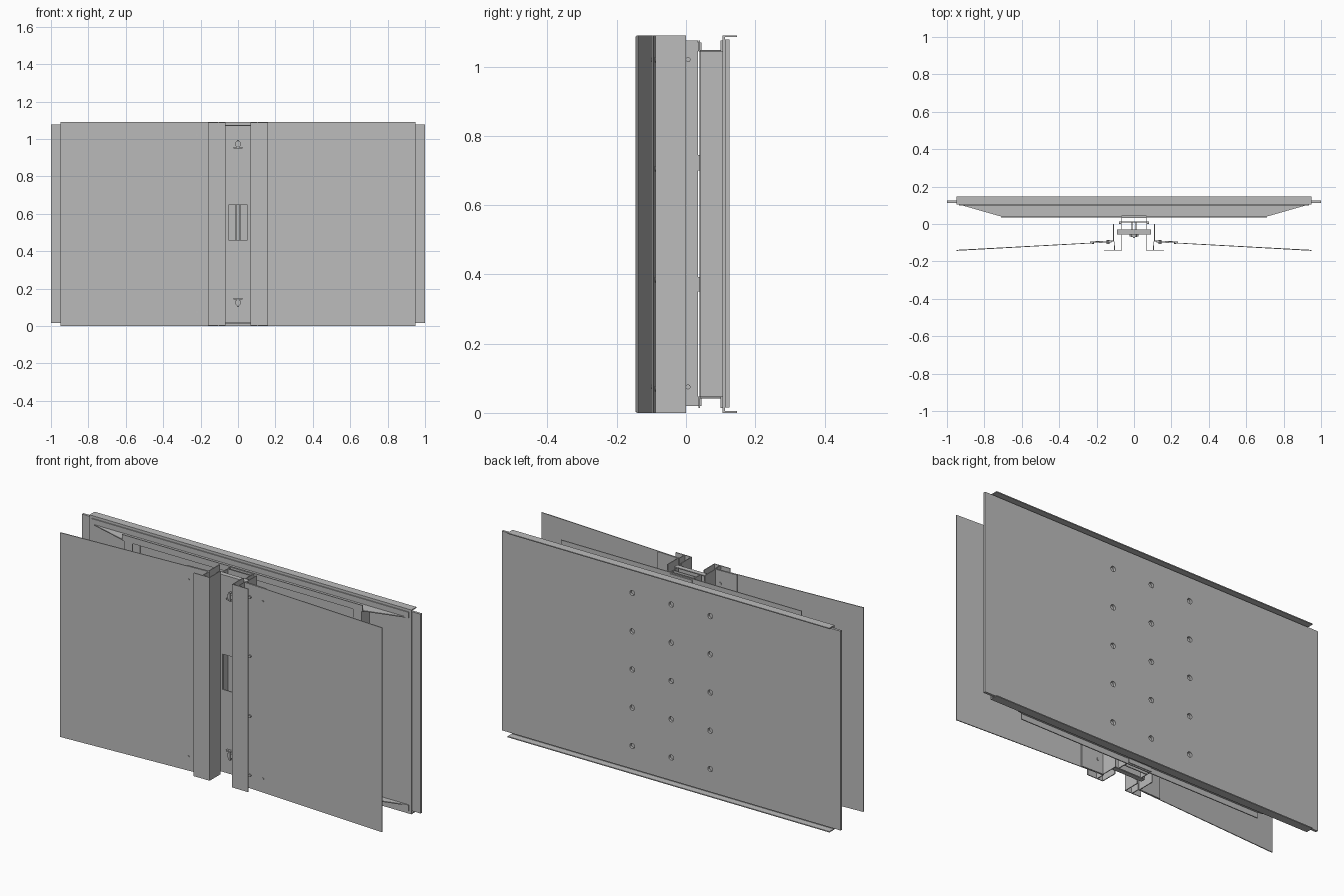
import bpy, bmesh, math
from mathutils import Matrix

H = 1.09          # overall height
T = 0.005         # sheet thickness

old = bpy.data.objects.get("Cube")
if old:
    bpy.data.objects.remove(old, do_unlink=True)

steel = bpy.data.materials.new("plain_grey")
steel.use_nodes = True
grey = (0.5, 0.5, 0.5, 1)
steel.diffuse_color = grey
steel.node_tree.nodes["Principled BSDF"].inputs["Base Color"].default_value = grey


def finish(name, bm):
    bmesh.ops.recalc_face_normals(bm, faces=bm.faces)
    mesh = bpy.data.meshes.new(name)
    bm.to_mesh(mesh)
    bm.free()
    mesh.materials.append(steel)
    ob = bpy.data.objects.new(name, mesh)
    bpy.context.collection.objects.link(ob)
    return ob


def prism(name, pts, z0, z1):
    """Upright prism from a closed plan outline."""
    bm = bmesh.new()
    face = bm.faces.new([bm.verts.new((x, y, z0)) for x, y in pts])
    top = bmesh.ops.extrude_face_region(bm, geom=[face])["geom"]
    bmesh.ops.translate(bm, vec=(0, 0, z1 - z0),
                        verts=[v for v in top if isinstance(v, bmesh.types.BMVert)])
    return finish(name, bm)


def box(name, x0, x1, y0, y1, z0, z1):
    return prism(name, [(x0, y0), (x1, y0), (x1, y1), (x0, y1)], z0, z1)


def folded(name, path, z0, z1, side=1):
    """Bent upright sheet following a plan path."""
    bm = bmesh.new()
    low = [bm.verts.new((side * x, y, z0)) for x, y in path]
    high = [bm.verts.new((side * x, y, z1)) for x, y in path]
    for i in range(len(path) - 1):
        bm.faces.new((low[i], low[i + 1], high[i + 1], high[i]))
    ob = finish(name, bm)
    mod = ob.modifiers.new("thickness", "SOLIDIFY")
    mod.thickness = T
    mod.offset = 0
    return ob


def rod(name, centre, radius, length, axis="Y", sides=16):
    bm = bmesh.new()
    bmesh.ops.create_cone(bm, cap_ends=True, segments=sides, radius1=radius,
                          radius2=radius, depth=length)
    turn = Matrix.Rotation(math.pi / 2, 4, "X" if axis == "Y" else "Y")
    bm.transform(Matrix.Translation(centre) @ turn)
    return finish(name, bm)


def cut(ob, cutters):
    bpy.context.view_layer.objects.active = ob
    for c in cutters:
        mod = ob.modifiers.new("cut", "BOOLEAN")
        mod.operation = "DIFFERENCE"
        mod.solver = "EXACT"
        mod.object = c
        bpy.ops.object.modifier_apply(modifier=mod.name)
        bpy.data.objects.remove(c, do_unlink=True)


# Rear panel with a grid of mounting holes
panel = box("rear_panel", -1, 1, 0.112, 0.125, 0.015, 1.078)
cut(panel, [rod("hole_cutter", (0.23 * i, 0.12, H / 2 + 0.204 * k), 0.014, 0.06)
            for i in (-1, 0, 1) for k in range(-2, 3)])
box("panel_backing", -0.95, 0.95, 0.105, 0.112, 0, H)

# Top and bottom edges: rear flange, tapered web and two lips
for label, flip in (("bottom", False), ("top", True)):
    def zz(a, b):
        return (H - b, H - a) if flip else (a, b)
    box(label + "_rear_flange", -0.95, 0.95, 0.105, 0.148, *zz(0, T))
    prism(label + "_channel_web",
          [(-0.935, 0.104), (-0.71, 0.04), (0.71, 0.04), (0.935, 0.104)], *zz(0.042, 0.047))
    box(label + "_channel_front_lip", -0.71, 0.71, 0.036, 0.041, *zz(0.014, 0.047))
    box(label + "_channel_rear_lip", -0.935, 0.935, 0.1, 0.105, *zz(0.014, 0.047))

# Parts mirrored left and right
for label, s in (("left", 1), ("right", -1)):
    folded(label + "_front_panel", [(0.105, -0.14), (0.105, -0.095), (0.95, -0.141)], 0, H, s)
    folded(label + "_hinge_bracket", [(0.11, 0), (0.11, -0.09), (0.235, -0.096)], 0, H, s)
    folded(label + "_front_trim", [(0.16, -0.143), (0.068, -0.143), (0.068, -0.055)], 0.003, H - 0.003, s)
    folded(label + "_frame_upright", [(0.65, 0.042), (0.7, 0.042), (0.7, 0.103), (0.65, 0.103)],
           0.045, H - 0.045, s)
    for z in (0.07, 0.385, 0.705, 1.02):
        rod(label + "_panel_bolt", (s * 0.14, -0.096, z), 0.008, 0.02)
    for z in (0.075, 1.02):
        rod(label + "_panel_rivet", (s * 0.22, -0.1, z), 0.005, 0.012)
        rod(label + "_hinge_bolt", (s * 0.074, 0.006, z), 0.007, 0.012, "X")

# Central post: front plate with window, and channel behind it
post = box("post_front_plate", -0.09, 0.09, -0.055, -0.05, 0.02, 1.072)
cut(post, [box("window_cutter", -0.052, 0.052, -0.08, -0.02, 0.46, 0.648)])
for s in (1, -1):
    folded("post_side", [(0.088, -0.052), (0.088, -0.03)], 0.02, 1.072, s)
    box("window_bar", s * 0.011 - 0.002, s * 0.011 + 0.002, -0.03, 0.01, 0.42, 0.69)
for z in (0.02, 1.067):
    box("post_cap", -0.088, 0.088, -0.052, -0.03, z, z + T)
folded("rear_channel", [(-0.068, -0.03), (-0.068, 0.033), (0.068, 0.033), (0.068, -0.03)], 0.02, 1.075)
box("rear_channel_web", -0.068, 0.068, 0.008, 0.013, 0.02, 1.075)

# Spacers joining the post to the rear frame
for z0, z1 in ((0.35, 0.392), (0.7, 0.745), (0.02, 0.047), (1.045, 1.07)):
    box("spacer", -0.068, 0.068, 0.033, 0.045, z0, z1)

# Latches on the post
for z, d in ((0.125, 1), (0.973, -1)):
    rod("latch_knob", (0, -0.062, z), 0.016, 0.016)
    box("latch_bar", -0.025, 0.025, -0.066, -0.055, z + d * 0.02 - 0.004, z + d * 0.02 + 0.004)
    box("latch_stem", -0.005, 0.005, -0.074, -0.055, z - 0.022, z + 0.022)
